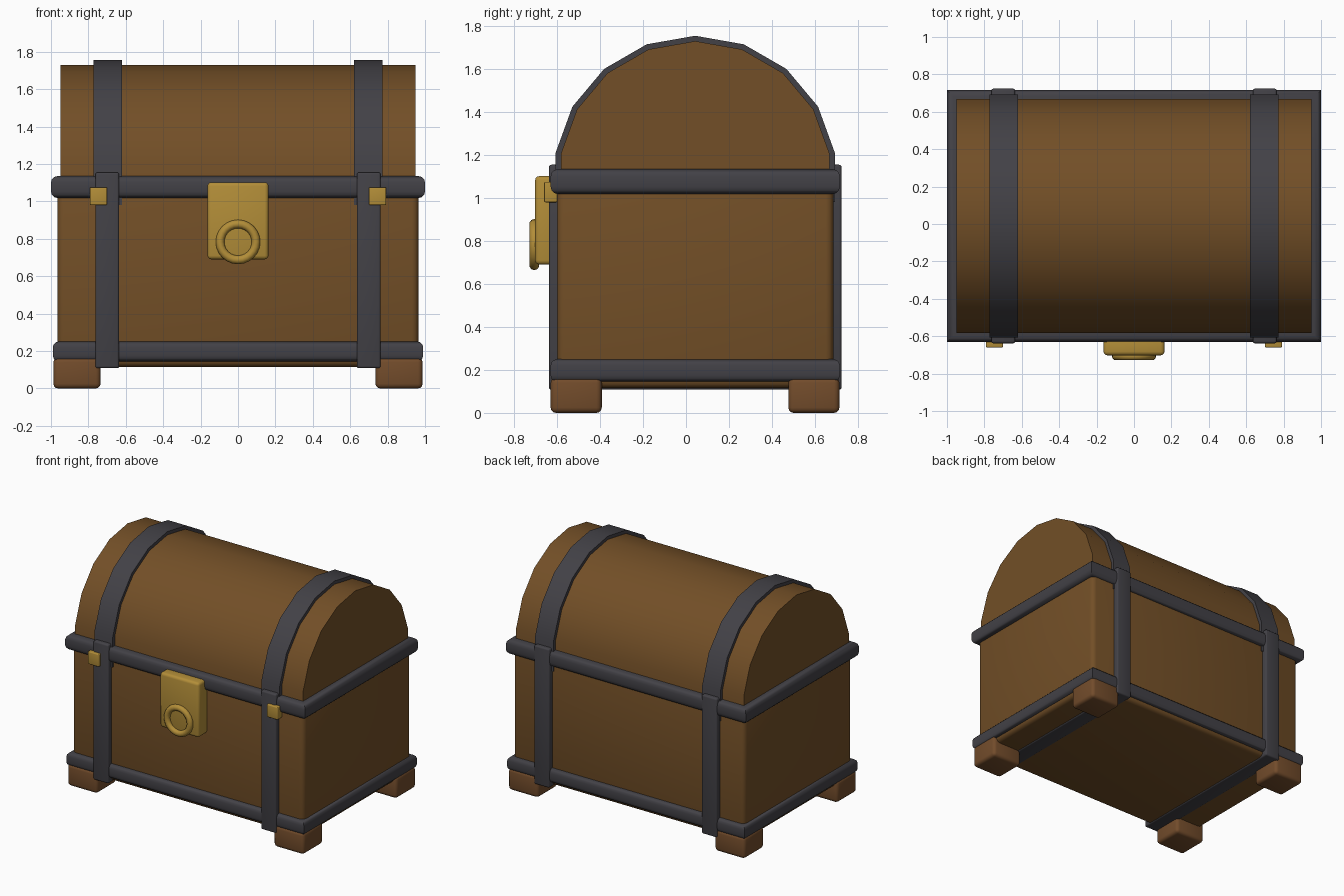
import bpy, bmesh, math

cube = bpy.data.objects.get("Cube")
if cube:
    bpy.data.objects.remove(cube, do_unlink=True)


def material(name, rgb):
    m = bpy.data.materials.new(name)
    m.use_nodes = True
    m.diffuse_color = (*rgb, 1)
    m.node_tree.nodes["Principled BSDF"].inputs["Base Color"].default_value = (*rgb, 1)
    return m


WOOD = material("brown wood", (0.17, 0.078, 0.02))
FOOT_WOOD = material("reddish wood", (0.17, 0.072, 0.024))
IRON = material("dark iron", (0.055, 0.053, 0.062))
GOLD = material("gold", (0.45, 0.27, 0.04))
MID_Y = 0.043      # centre of the chest without its lock
ARCH_Z = 1.095     # axis of the rounded lid


def finish(bm, name, mat, angle=40):
    bmesh.ops.recalc_face_normals(bm, faces=bm.faces)
    mesh = bpy.data.meshes.new(name)
    bm.to_mesh(mesh)
    bm.free()
    mesh.materials.append(mat)
    ob = bpy.data.objects.new(name, mesh)
    bpy.context.collection.objects.link(ob)
    bpy.ops.object.select_all(action="DESELECT")
    ob.select_set(True)
    bpy.context.view_layer.objects.active = ob
    bpy.ops.object.shade_smooth_by_angle(angle=math.radians(angle))
    return ob


def box(name, mat, x, y, z, bevel, flat_only=False):
    """Bevelled box between (low, high) pairs; flat_only keeps upright edges sharp."""
    bm = bmesh.new()
    bmesh.ops.create_cube(bm, size=1)
    for v in bm.verts:
        v.co = [a + (b - a) * (c + 0.5) for (a, b), c in zip((x, y, z), v.co)]
    edges = [e for e in bm.edges
             if not flat_only or abs(e.verts[0].co.z - e.verts[1].co.z) < 0.001]
    bmesh.ops.bevel(bm, geom=edges, offset=bevel, segments=3, profile=0.5,
                    affect="EDGES")
    return finish(bm, name, mat)


def arch(name, mat, x0, x1, radius, bevel=0):
    """Rounded lid section with ten facets, closed below the rim."""
    bm = bmesh.new()
    angles = [math.radians(a) for a in range(-10, 191, 20)]
    ring = [bm.verts.new((x0, MID_Y + radius * math.cos(a),
                          ARCH_Z + radius * math.sin(a))) for a in angles]
    face = bm.faces.new(ring)
    ext = bmesh.ops.extrude_face_region(bm, geom=[face], use_keep_orig=True)
    for v in ext["geom"]:
        if isinstance(v, bmesh.types.BMVert):
            v.co.x = x1
    return finish(bm, name, mat, 30)


# Wooden body and lid
box("body", WOOD, (-0.965, 0.965), (-0.6, 0.686), (0.115, 1.1), 0.035)
arch("lid", WOOD, -0.95, 0.95, 0.635)

# Iron bands around the rim and base
box("rim_band", IRON, (-1, 1), (-0.63, 0.716), (1.018, 1.135), 0.035, True)
box("base_band", IRON, (-0.99, 0.99), (-0.63, 0.716), (0.145, 0.25), 0.03, True)

for side, label in ((-1, "right"), (1, "left")):
    def span(a, b):
        return tuple(sorted((side * a, side * b)))

    # Straps over the lid and round the body
    arch("lid_strap_" + label, IRON, *span(0.62, 0.773), 0.66)
    box("body_strap_" + label, IRON, span(0.635, 0.763), (-0.638, 0.724),
        (0.108, 1.155), 0.012)
    # Gold studs
    box("stud_" + label, GOLD, span(0.7, 0.792), (-0.66, -0.6), (0.98, 1.075), 0.006)
    # Feet
    for end, y in (("front", (-0.63, -0.392)), ("back", (0.476, 0.714))):
        box(f"foot_{end}_{label}", FOOT_WOOD, span(0.735, 0.987), y, (0, 0.165), 0.025)

# Lock plate and ring
box("lock_plate", GOLD, (-0.163, 0.163), (-0.702, -0.59), (0.69, 1.102), 0.02)
bpy.ops.mesh.primitive_torus_add(location=(0, -0.706, 0.783),
                                 rotation=(math.pi / 2, 0, 0),
                                 major_radius=0.096, minor_radius=0.023,
                                 major_segments=24, minor_segments=10)
ring = bpy.context.object
ring.name = "lock_ring"
ring.data.materials.append(GOLD)
bpy.ops.object.shade_smooth_by_angle(angle=math.radians(50))
